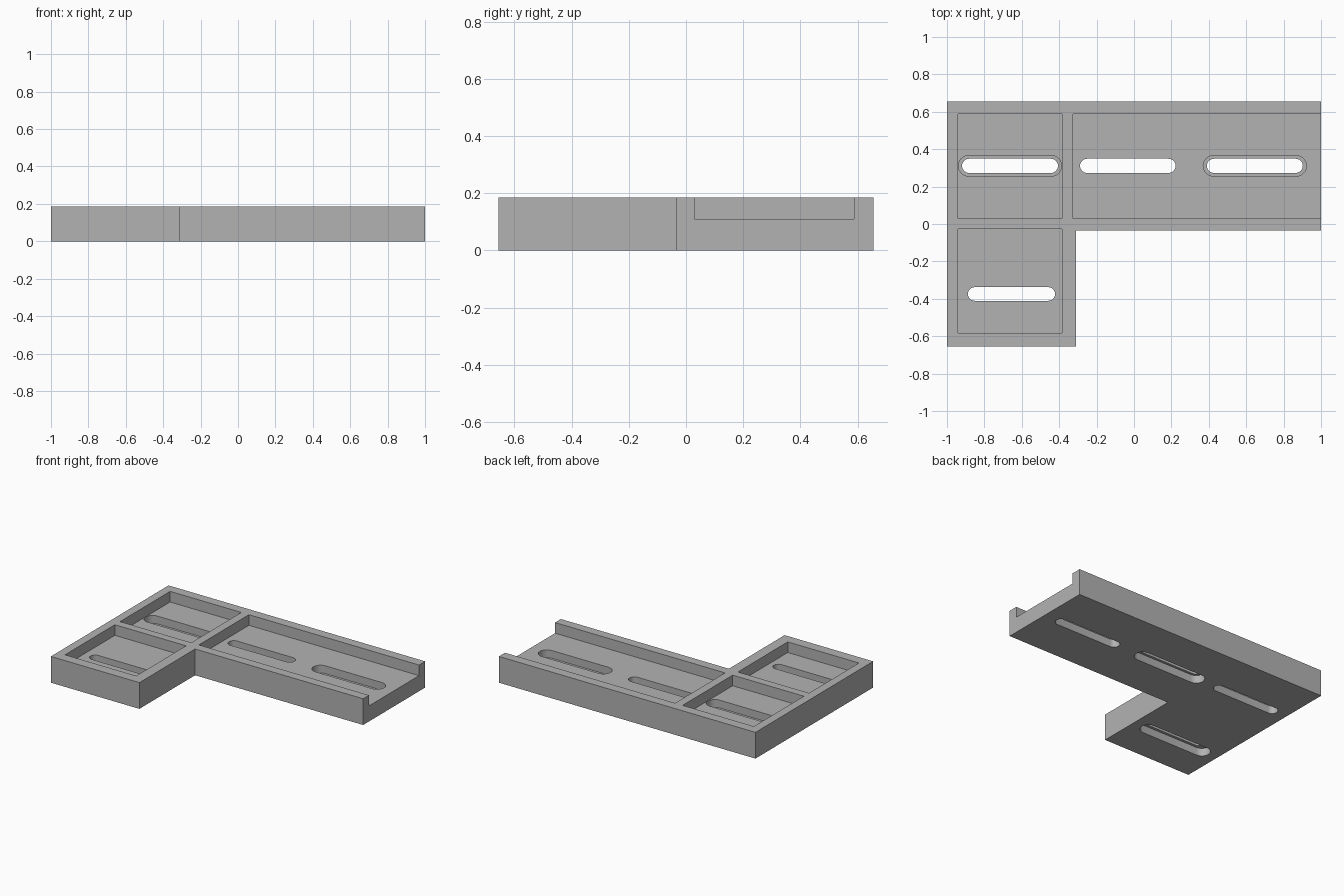
import bpy, bmesh
from math import sin, cos, pi, radians

if "Cube" in bpy.data.objects:
    bpy.data.objects.remove(bpy.data.objects["Cube"])

HEIGHT, FLOOR, STEP = 0.185, 0.11, 0.055
OVER = 0.05                      # cutter overshoot

grey = bpy.data.materials.new("plain grey")
grey.use_nodes = True
colour = (0.45, 0.45, 0.45, 1)
grey.diffuse_color = colour
grey.node_tree.nodes["Principled BSDF"].inputs["Base Color"].default_value = colour


def prism(name, outline, z0, z1):
    """Extrude a flat outline from z0 to z1."""
    bm = bmesh.new()
    face = bm.faces.new([bm.verts.new((x, y, z0)) for x, y in outline])
    top = bmesh.ops.extrude_face_region(bm, geom=[face])["geom"]
    verts = [v for v in top if isinstance(v, bmesh.types.BMVert)]
    bmesh.ops.translate(bm, verts=verts, vec=(0, 0, z1 - z0))
    bmesh.ops.recalc_face_normals(bm, faces=bm.faces)
    mesh = bpy.data.meshes.new(name)
    bm.to_mesh(mesh)
    bm.free()
    mesh.materials.append(grey)
    obj = bpy.data.objects.new(name, mesh)
    bpy.context.collection.objects.link(obj)
    return obj


def rect(x0, x1, y0, y1):
    return [(x0, y0), (x1, y0), (x1, y1), (x0, y1)]


def stadium(cx, cy, length, width, steps=12):
    """Straight slot outline with round ends."""
    r, half = width / 2, length / 2 - width / 2
    points = []
    for side, start in ((1, -pi / 2), (-1, pi / 2)):
        for i in range(steps + 1):
            a = start + pi * i / steps
            points.append((cx + side * half + r * cos(a), cy + r * sin(a)))
    return points


# L-shaped tray body
tray = prism("l_shaped_tray", [(-1, -0.655), (-0.31, -0.655), (-0.31, -0.035),
                               (1, -0.035), (1, 0.655), (-1, 0.655)], 0, HEIGHT)


def cut(outline, z0, z1):
    cutter = prism("cutter", outline, z0, z1)
    cutter.hide_render = True
    mod = tray.modifiers.new("cut", 'BOOLEAN')
    mod.operation, mod.solver, mod.object = 'DIFFERENCE', 'EXACT', cutter
    bpy.context.view_layer.objects.active = tray
    bpy.ops.object.modifier_apply(modifier=mod.name)
    bpy.data.objects.remove(cutter)


# Recessed pockets; the long one is open at its left end
for area in (rect(-0.94, -0.385, 0.03, 0.587),
             rect(-0.94, -0.385, -0.583, -0.028),
             rect(-0.326, 1 + OVER, 0.03, 0.587)):
    cut(area, FLOOR, HEIGHT + OVER)

# Stepped through slots: centre, length, width, wide half on top or underneath
for cx, cy, length, width, wide_on_top in (
        (-0.663, 0.311, 0.513, 0.076, True),
        (-0.033, 0.311, 0.511, 0.076, False),
        (0.646, 0.311, 0.513, 0.076, True),
        (-0.655, -0.374, 0.466, 0.073, False)):
    cut(stadium(cx, cy, length, width), -OVER, HEIGHT)
    z0, z1 = (STEP, HEIGHT) if wide_on_top else (-OVER, STEP)
    cut(stadium(cx, cy, 0.552, 0.11), z0, z1)

# Smooth slot ends, crisp edges elsewhere
bpy.ops.object.select_all(action='DESELECT')
tray.select_set(True)
bpy.context.view_layer.objects.active = tray
bpy.ops.object.shade_smooth_by_angle(angle=radians(30))
